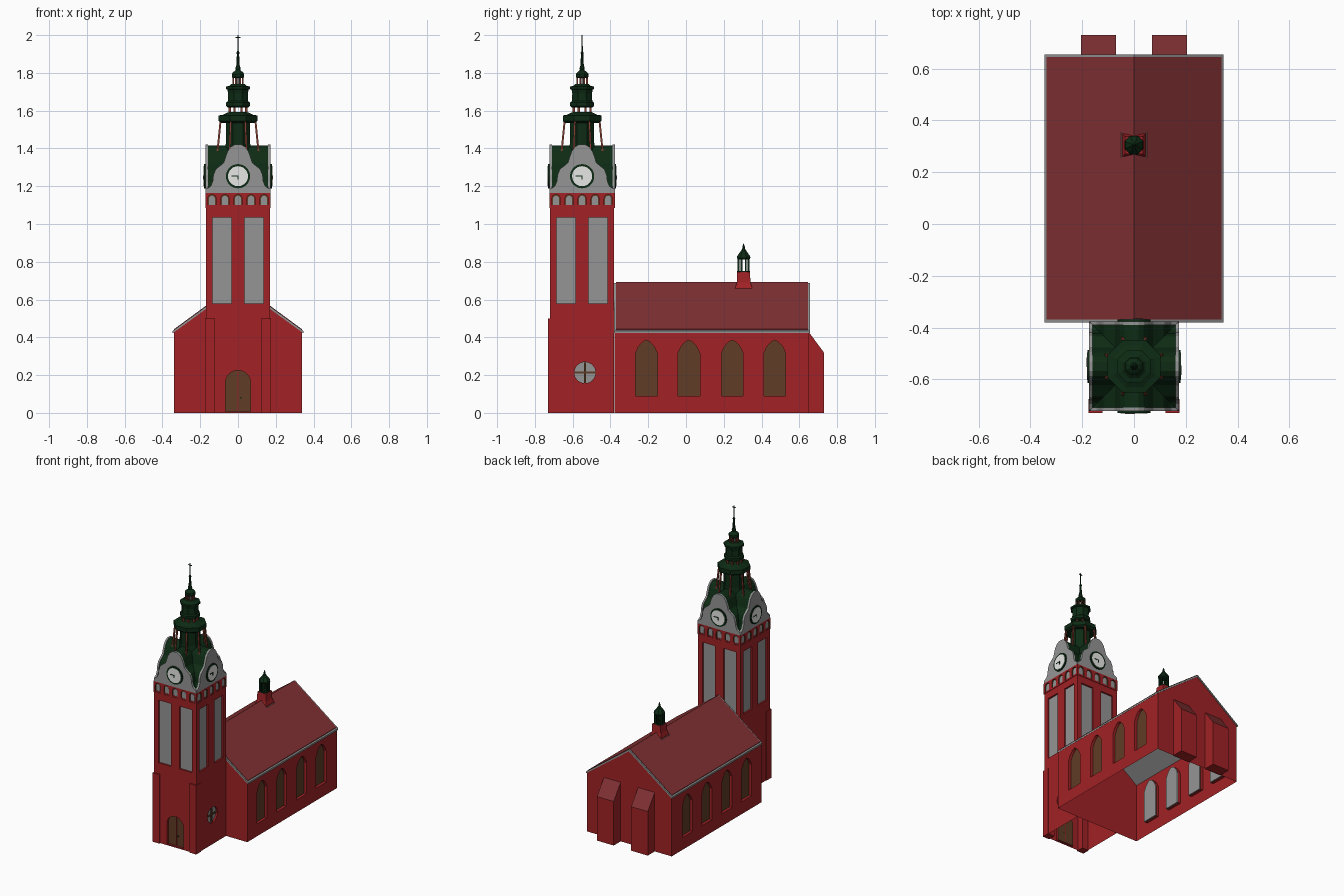
import bpy, bmesh, math
from mathutils import Matrix, Vector

if "Cube" in bpy.data.objects:
    bpy.data.objects.remove(bpy.data.objects["Cube"])

MATS = []
for name, c in [("brick red", (0.36, 0.016, 0.019)), ("stone grey", (0.30, 0.30, 0.30)),
                ("wood brown", (0.115, 0.045, 0.018)), ("roof red", (0.22, 0.030, 0.033)),
                ("copper green", (0.004, 0.024, 0.007)), ("clock white", (0.80, 0.80, 0.78)),
                ("column brown", (0.24, 0.05, 0.03))]:
    m = bpy.data.materials.new(name)
    m.diffuse_color = (*c, 1)
    m.use_nodes = True
    m.node_tree.nodes["Principled BSDF"].inputs["Base Color"].default_value = m.diffuse_color
    MATS.append(m)
RED, GREY, BROWN, ROOF, GREEN, WHITE, COL = range(7)
TC = Matrix.Translation((0, -0.55, 0))                      # tower axis
SIDES = [TC @ Matrix.Rotation(k * math.pi / 2, 4, 'Z') for k in range(4)]
I = Matrix.Identity(4)


def obj(name, bm):
    bmesh.ops.recalc_face_normals(bm, faces=bm.faces)
    me = bpy.data.meshes.new(name)
    bm.to_mesh(me)
    bm.free()
    for m in MATS:
        me.materials.append(m)
    ob = bpy.data.objects.new(name, me)
    bpy.context.collection.objects.link(ob)
    return ob


def prism(bm, pts, y0, y1, M=I, cap=0, side=None):
    """Extrude an x/z outline from y0 to y1."""
    side = cap if side is None else side
    a = [bm.verts.new(M @ Vector((x, y0, z))) for x, z in pts]
    b = [bm.verts.new(M @ Vector((x, y1, z))) for x, z in pts]
    bm.faces.new(a).material_index = cap
    bm.faces.new(b[::-1]).material_index = cap
    for i in range(len(a)):
        j = (i + 1) % len(a)
        bm.faces.new((a[j], a[i], b[i], b[j])).material_index = side


def rect(x0, x1, z0, z1):
    return [(x0, z0), (x1, z0), (x1, z1), (x0, z1)]


def disc(x, z, r, n=32):
    return [(x + r * math.cos(2 * math.pi * i / n), z + r * math.sin(2 * math.pi * i / n)) for i in range(n)]


def arch(cx, w, z0, zs, top, n=8, power=1.0):
    """Arched outline: straight to zs, then curved to top."""
    pts = [(cx - w, z0), (cx + w, z0)]
    for i in range(2 * n + 1):
        a = math.pi * i / (2 * n)
        pts.append((cx + w * math.cos(a), zs + (top - zs) * math.sin(a) ** power))
    return pts


def pointed(cx, w, z0, zs, top):
    return [(cx - w, z0), (cx + w, z0), (cx + w, zs), (cx + w * .72, zs + (top - zs) * .5), (cx + w * .35, zs + (top - zs) * .85),
            (cx, top), (cx - w * .35, zs + (top - zs) * .85), (cx - w * .72, zs + (top - zs) * .5), (cx - w, zs)]


def lathe(bm, prof, n, cx, cy, mat):
    """Closed n-sided turned shape, flats facing the axes; prof is (apothem, z)."""
    rings = []
    for r, z in prof:
        r /= math.cos(math.pi / n)
        rings.append([bm.verts.new((cx + r * math.cos((i + .5) * 2 * math.pi / n),
                                    cy + r * math.sin((i + .5) * 2 * math.pi / n), z)) for i in range(n)])
    fs = [bm.faces.new(rings[0][::-1]), bm.faces.new(rings[-1])]
    for a, b in zip(rings, rings[1:]):
        fs += [bm.faces.new((a[i], a[(i + 1) % n], b[(i + 1) % n], b[i])) for i in range(n)]
    for f in fs:
        f.material_index = mat


def columns(bm, n, r0, z0, r1, z1, w, cx, cy, mat):
    for i in range(n):
        d = Vector((math.cos((i + .5) * 2 * math.pi / n), math.sin((i + .5) * 2 * math.pi / n), 0))
        lo, hi = [Vector((cx, cy, z)) + d * r for r, z in ((r0, z0), (r1, z1))]
        c = [[bm.verts.new(p + Vector((sx * w, sy * w, 0))) for sx, sy in ((-1, -1), (1, -1), (1, 1), (-1, 1))] for p in (lo, hi)]
        fs = [bm.faces.new(c[0][::-1]), bm.faces.new(c[1])]
        fs += [bm.faces.new((c[0][k], c[0][(k + 1) % 4], c[1][(k + 1) % 4], c[1][k])) for k in range(4)]
        for f in fs:
            f.material_index = mat


def carve(ob, cut_bm):
    """Subtract the cutters, then open the underside at ground level."""
    cut = obj("cutter", cut_bm)
    cut.hide_render = True
    mod = ob.modifiers.new("carve", 'BOOLEAN')
    mod.operation, mod.solver, mod.object = 'DIFFERENCE', 'EXACT', cut
    dg = bpy.context.evaluated_depsgraph_get()
    me = bpy.data.meshes.new_from_object(ob.evaluated_get(dg))
    ob.modifiers.clear()
    ob.data = me
    bpy.data.objects.remove(cut)
    bm = bmesh.new()
    bm.from_mesh(me)
    bmesh.ops.delete(bm, geom=[f for f in bm.faces if all(v.co.z < 1e-4 for v in f.verts)], context='FACES')
    bm.to_mesh(me)
    bm.free()


# nave walls with recessed pointed windows
bm = bmesh.new()
prism(bm, [(-.34, 0), (.34, 0), (.34, .43), (0, .68), (-.34, .43)], -.379, .65)
nave = obj("nave_walls", bm)
cut, panes = bmesh.new(), bmesh.new()
for s in (1, -1):
    M = Matrix.Rotation(s * math.pi / 2, 4, 'Z')
    for y in (-.21, .015, .245, .47):
        prism(cut, pointed(s * y, .058, .09, .315, .385), -.40, -.32, M, BROWN, RED)
        prism(panes, pointed(s * y, .058, .09, .315, .385), -.318, -.312, M, GREY)
carve(nave, cut)
obj("window_inner_panes", panes)

# nave roof: grey edge slab under the red covering
for name, w, y0, y1, lift, mat in (("roof_edge", .346, -.38, .656, 0, GREY), ("nave_roof", .338, -.37, .646, .004, ROOF)):
    bm = bmesh.new()
    e = .688 - .735 * w + lift
    prism(bm, [(-w, e), (0, .688 + lift), (w, e), (w, e - .012), (0, .674), (-w, e - .012)], y0, y1, I, mat)
    obj(name, bm)

# sloped buttresses on the back wall
bm = bmesh.new()
for s in (1, -1):
    M = Matrix.Translation((s * .137, 0, 0)) @ Matrix.Rotation(math.pi / 2, 4, 'Z')
    prism(bm, [(.645, 0), (.73, 0), (.73, .32), (.645, .435)], -.067, .067, M)
for f in bm.faces:
    f.normal_update()
    if abs(f.normal.z) > .2 and f.calc_center_median().z > .3:
        f.material_index = ROOF
obj("back_buttresses", bm)

# tower shaft with tall panels, door and round windows
bm = bmesh.new()
prism(bm, rect(-.17, .17, 0, 1.10), -.72, -.38)
tower = obj("tower_shaft", bm)
cut, bars = bmesh.new(), bmesh.new()
for k, M in enumerate(SIDES):
    for s in (1, -1):
        prism(cut, rect(s * .085 - .05, s * .085 + .05, .58, 1.035), -.2, -.158, M, GREY, RED)
    if k in (1, 3):
        x = .015 if k == 1 else -.015
        prism(cut, disc(x, .213, .056), -.2, -.158, M, GREY, RED)
        prism(bars, rect(x - .055, x + .055, .208, .218), -.165, -.157, M, BROWN)
        prism(bars, rect(x - .005, x + .005, .158, .268), -.166, -.157, M, BROWN)
prism(cut, arch(0, .066, .008, .16, .225), -.2, -.155, SIDES[0], BROWN, RED)
prism(bars, rect(-.002, .002, .01, .222), -.158, -.153, SIDES[0], RED)
prism(bars, disc(.014, .08, .005, 8), -.162, -.153, SIDES[0], GREEN)
carve(tower, cut)
obj("round_window_bars_and_door_trim", bars)

# front corner buttresses
bm = bmesh.new()
for s in (1, -1):
    prism(bm, rect(s * .148 - .027, s * .148 + .027, 0, .5), -.73, -.676)
obj("corner_buttresses", bm)

# arcade band of small arches
bm = bmesh.new()
prism(bm, rect(-.173, .173, 1.085, 1.165), -.173, .173, TC)
band = obj("arcade_band", bm)
cut, panes = bmesh.new(), bmesh.new()
for M in SIDES:
    for i in range(-2, 3):
        prism(cut, arch(i * .069, .021, 1.09, 1.135, 1.156, 4), -.2, -.165, M, BROWN, BROWN)
        prism(panes, arch(i * .069, .016, 1.092, 1.133, 1.15, 4), -.168, -.162, M, GREY)
carve(band, cut)
obj("arcade_panes", panes)

# scalloped clock gables and the cross-shaped green roof behind them
half = [(.17, 1.165), (.168, 1.185), (.145, 1.20), (.134, 1.225), (.13, 1.26), (.118, 1.29), (.095, 1.308),
        (.075, 1.325), (.066, 1.355), (.055, 1.385), (.038, 1.408), (.018, 1.42)]
outline = half + [(-x, z) for x, z in reversed(half)]
gab, roof, clk = bmesh.new(), bmesh.new(), bmesh.new()
for k, M in enumerate(SIDES):
    prism(gab, outline, -.173, -.16, M, GREY)
    if k < 2:
        prism(roof, [(x * .97, z - .004) for x, z in outline], -.161, .161, M, GREEN)
    prism(clk, disc(0, 1.253, .064), -.18, -.17, M, GREEN)
    prism(clk, disc(0, 1.253, .053), -.182, -.175, M, WHITE)
    prism(clk, rect(-.034, .003, 1.251, 1.257), -.184, -.18, M, GREEN)
    prism(clk, rect(-.003, .003, 1.236, 1.257), -.1845, -.18, M, GREEN)
obj("clock_gables", gab)
obj("gable_roof", roof)
obj("clocks", clk)

# stepped octagonal spire with open column stages
bm = bmesh.new()
for prof in ([(.075, 1.36), (.064, 1.43), (.064, 1.55)],
             [(.09, 1.535), (.102, 1.545), (.102, 1.575), (.08, 1.578), (.056, 1.59), (.05, 1.592)],
             [(.055, 1.618), (.063, 1.624), (.063, 1.643), (.054, 1.65), (.052, 1.69), (.056, 1.712),
              (.064, 1.714), (.064, 1.727), (.045, 1.732), (.034, 1.742)],
             [(.028, 1.772), (.033, 1.778), (.033, 1.795), (.024, 1.805), (.012, 1.815), (.014, 1.825),
              (.009, 1.84), (.006, 1.90), (.009, 1.905), (.004, 1.915), (.002, 2.0)]):
    lathe(bm, prof, 8, 0, -.55, GREEN)
prism(bm, rect(-.014, .014, 1.984, 1.989), -.552, -.548, I, GREEN)
obj("spire", bm)
bm = bmesh.new()
columns(bm, 8, .118, 1.38, .10, 1.545, .005, 0, -.55, COL)
columns(bm, 8, .048, 1.585, .048, 1.625, .006, 0, -.55, COL)
columns(bm, 8, .028, 1.735, .028, 1.778, .004, 0, -.55, COL)
lathe(bm, [(.012, 1.735), (.012, 1.778)], 8, 0, -.55, GREY)
obj("spire_columns", bm)

# small ridge turret
bm = bmesh.new()
lathe(bm, [(.046, .645), (.044, .665), (.036, .69), (.034, .745)], 4, 0, .305, RED)
lathe(bm, [(.050, .645), (.050, .657)], 4, 0, .305, GREY)
lathe(bm, [(.034, .743), (.034, .752)], 8, 0, .305, GREEN)
columns(bm, 8, .029, .75, .029, .82, .005, 0, .305, GREEN)
lathe(bm, [(.03, .812), (.036, .82), (.034, .83), (.016, .855), (.006, .872), (.007, .878), (.001, .897)], 8, 0, .305, GREEN)
obj("ridge_turret", bm)
